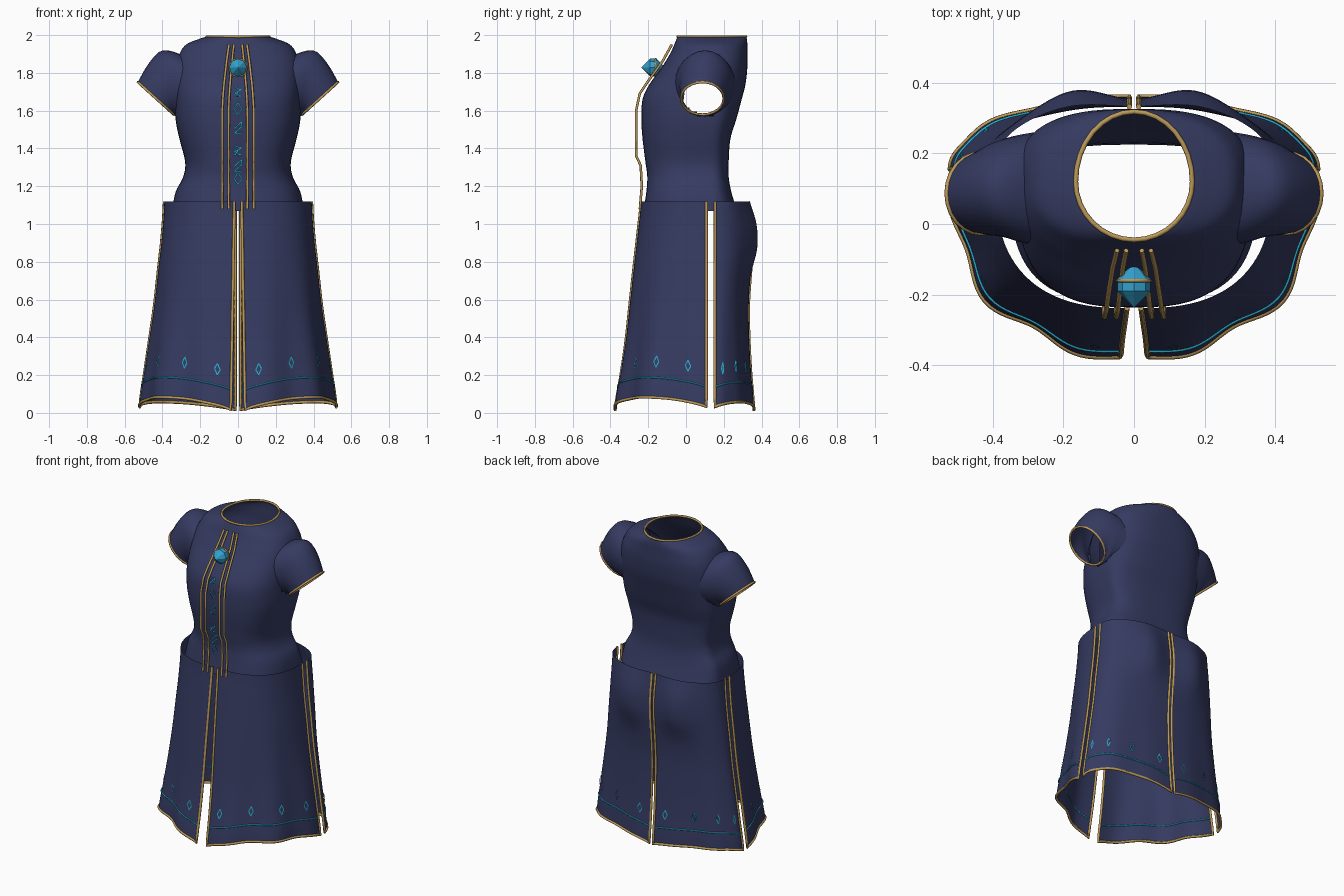
import bpy, bmesh, math
from mathutils import Vector

if "Cube" in bpy.data.objects:
    bpy.data.objects.remove(bpy.data.objects["Cube"])


def material(name, rgb):
    m = bpy.data.materials.new(name)
    m.diffuse_color = (*rgb, 1)
    m.use_nodes = True
    m.node_tree.nodes["Principled BSDF"].inputs["Base Color"].default_value = m.diffuse_color
    return m


NAVY = material("navy cloth", (0.036, 0.044, 0.122))
GOLD = material("gold trim", (0.50, 0.32, 0.10))
CYAN = material("cyan thread", (0.02, 0.42, 0.60))
BLUE = material("blue gem", (0.035, 0.36, 0.62))


def table(rows, t):
    """Smooth interpolation through table rows, t from 0 to 1."""
    n = len(rows) - 1
    i = min(int(t * n), n - 1)
    f = t * n - i
    a, b, c, d = (rows[min(max(k, 0), n)] for k in (i - 1, i, i + 1, i + 2))
    return [q + 0.5 * f * (r - p + f * (2 * p - 5 * q + 4 * r - s + f * (3 * (q - r) + s - p)))
            for p, q, r, s in zip(a, b, c, d)]


def spow(v, p):
    return math.copysign(abs(v) ** p, v)


def finish(name, bm, mat, smooth):
    me = bpy.data.meshes.new(name)
    bm.to_mesh(me)
    bm.free()
    me.materials.append(mat)
    me.polygons.foreach_set("use_smooth", [smooth] * len(me.polygons))
    ob = bpy.data.objects.new(name, me)
    bpy.context.collection.objects.link(ob)


def sheet(name, fn, nu, nv, closed, centre, mat, drop=None, smooth=True):
    """Grid surface from fn(u, v); faces for which drop(centre) holds are cut away."""
    bm = bmesh.new()
    cols = nu if closed else nu + 1
    g = [[bm.verts.new(fn(i / nu, j / nv)) for i in range(cols)] for j in range(nv + 1)]
    for j in range(nv):
        for i in range(nu):
            k = (i + 1) % cols
            bm.faces.new((g[j][i], g[j][k], g[j + 1][k], g[j + 1][i]))
    bm.normal_update()
    c = Vector(centre)
    if sum(f.normal.dot(f.calc_center_median() - c) for f in bm.faces) < 0:
        bmesh.ops.reverse_faces(bm, faces=bm.faces[:])
    if drop:
        cut = [f for f in bm.faces if drop(f.calc_center_median())]
        bmesh.ops.delete(bm, geom=cut, context='FACES')
    bmesh.ops.remove_doubles(bm, verts=bm.verts[:], dist=1e-5)
    finish(name, bm, mat, smooth)


def ribbons(name, paths, width, mat):
    """Flat stitched lines lying on the cloth along (points, closed) paths."""
    bm = bmesh.new()
    for pts, closed in paths:
        pts = [Vector(p) for p in pts]
        for a, b in zip(pts, pts[1:] + (pts[:1] if closed else pts[-1:])):
            if (b - a).length < 1e-6:
                continue
            n = Vector((a.x, a.y - .12, 0)).normalized()
            w = (b - a).cross(n).normalized() * width / 2
            f = bm.faces.new([bm.verts.new(q) for q in (a - w, a + w, b + w, b - w)])
            f.normal_update()
            if f.normal.dot(n) < 0:
                f.normal_flip()
    finish(name, bm, mat, False)


def cords(name, paths, radius, mat):
    """Thin cords along (points, closed) paths, turned into one mesh."""
    cu = bpy.data.curves.new(name, 'CURVE')
    cu.dimensions = '3D'
    cu.bevel_depth = radius
    cu.bevel_resolution = 1
    cu.use_fill_caps = True
    for pts, closed in paths:
        s = cu.splines.new('POLY')
        s.points.add(len(pts) - 1)
        for p, q in zip(s.points, pts):
            p.co = (*q, 1)
        s.use_cyclic_u = closed
    cu.materials.append(mat)
    ob = bpy.data.objects.new(name, cu)
    bpy.context.collection.objects.link(ob)
    bpy.ops.object.select_all(action='DESELECT')
    bpy.context.view_layer.objects.active = ob
    ob.select_set(True)
    bpy.ops.object.convert(target='MESH')


# ---- bodice: z, half width, front y, back y
BODY = [(1.992, .165, -.045, .318), (1.98, .205, -.05, .322), (1.95, .275, -.062, .325),
        (1.90, .31, -.085, .325), (1.83, .33, -.128, .325), (1.74, .335, -.193, .315),
        (1.66, .335, -.23, .295), (1.55, .33, -.236, .265), (1.45, .31, -.23, .235),
        (1.33, .28, -.215, .226), (1.25, .29, -.205, .226), (1.17, .33, -.21, .24),
        (1.07, .35, -.225, .27)]


def body(u, v):
    z, hw, yf, yb = table(BODY, v)
    a = u * math.tau
    p = 1 - .24 * min(1, v * 3.5) - .08 * v
    s = spow(math.sin(a), p)
    cy = .12
    return (hw * spow(math.cos(a), p), cy + s * ((yb - cy) if s > 0 else (cy - yf)), z)


def arm_hole(c):
    return abs(c.x) > .15 and ((c.y - .1) / .125) ** 2 + ((c.z - 1.725) / .155) ** 2 < 1


sheet("bodice", body, 72, 60, True, (0, .1, 1.5), NAVY, arm_hole)
cords("neck_trim", [([body(i / 32, 0) for i in range(32)], True)], .007, GOLD)

# ---- sleeves: centre x, z, tilt half vector x, z, half depth, centre y, wrap
SLEEVE = [(.285, 1.725, .0, .165, .17, .10, .08), (.345, 1.745, .015, .172, .156, .10, .04),
          (.377, 1.74, .042, .170, .14, .102, .012), (.41, 1.71, .07, .13, .127, .095, .003),
          (.435, 1.665, .095, .086, .113, .087, 0)]


def sleeve(sx):
    def fn(u, v):
        cx, cz, hx, hz, ry, cy, k = table(SLEEVE, v)
        a = u * math.tau
        c, s = math.cos(a), math.sin(a)
        return (sx * (cx + hx * s - k * c * c), cy + ry * c, cz + hz * s)
    return fn


for sx, side in ((-1, "left"), (1, "right")):
    fn = sleeve(sx)
    sheet("sleeve_" + side, fn, 24, 12, True, (sx * .36, .09, 1.73), NAVY)
    cords("cuff_trim_" + side, [([fn(i / 24, 1) for i in range(24)], True)], .007, GOLD)

# ---- skirt panels, bottom to top: half width, front y, back y
SKIRT = [(.52, -.375, .36), (.495, -.345, .345), (.468, -.318, .335), (.442, -.298, .332),
         (.422, -.278, .342), (.402, -.257, .345), (.39, -.238, .33)]


def panel(sx, front):
    def hem(u):
        return .015 + (.06 if front else .035) * abs(math.sin(math.pi * u)) ** .7 + .015 * u

    def fn(u, v):
        hw, yf, yb = table(SKIRT, v)
        z0 = hem(u)
        z = z0 + v * (1.12 - z0)
        a = u * math.pi / 2
        p = 1 - .2 * v
        s, c = max(0, math.sin(a)) ** p, max(0, math.cos(a)) ** p
        gap = .02 + .018 * (1 - v) if front else .013
        fold = (.02 if front else .006) * (1 - v) ** 2 * math.sin(math.pi * u)
        fold *= math.cos(math.radians(9 * (u * 90 - 50)))
        x = gap + (hw - gap) * s + fold * math.sin(a)
        if front:
            y = .108 - (.108 - yf) * c - fold * math.cos(a)
        else:
            y = .153 + (yb - .153) * c + fold * math.cos(a)
            # rounded seat
            y += .042 * math.exp(-((x - .17) / .12) ** 2 - abs((z - .94) / .17) ** 3)
        return (sx * x, y, z)
    return fn, hem


trim, stripe, gems = [], [], []
for sx, side in ((-1, "left"), (1, "right")):
    for front, face in ((True, "front"), (False, "back")):
        fn, hem = panel(sx, front)
        sheet(f"skirt_{face}_{side}", fn, 40, 30, False, (0, .12, .6), NAVY)
        edge = [fn(0, 1 - j / 24) for j in range(25)]
        edge += [fn(i / 40, 0) for i in range(1, 41)]
        edge += [fn(1, j / 24) for j in range(1, 25)]
        trim.append((edge, False))

        def at(u, h, lift):
            """Point at height h over the hem, lifted off the cloth."""
            q = Vector(fn(u, h / (1.12 - hem(u))))
            return q + Vector((q.x, q.y - .12, 0)).normalized() * lift

        stripe.append(([at(.01 + .98 * i / 40, .105, .001) for i in range(41)], False))
        for u in (.095, .36, .62, .87):
            gems.append(([at(u + a, .19 + b, .005) for a, b in
                          ((0, -.03), (.02, 0), (0, .03), (-.02, 0))], True))
cords("skirt_trim", trim, .008, GOLD)
cords("hem_stripe", stripe, .0045, CYAN)
ribbons("hem_diamonds", gems, .006, CYAN)

# ---- chest bands: z, y, spread
BAND = [(1.95, -.075, 0), (1.86, -.125, .35), (1.75, -.205, .7), (1.69, -.245, .85),
        (1.6, -.264, 1), (1.36, -.264, 1), (1.31, -.24, 1), (1.2, -.234, 1), (1.08, -.244, 1)]
cords("chest_bands", [([(sx * (a + (b - a) * t), y, z) for z, y, t in BAND], False)
                      for sx in (-1, 1) for a, b in ((.022, .05), (.048, .084))], .007, GOLD)

# ---- stitched signs down the chest
signs = []
for z, kind in ((1.70, 0), (1.61, 1), (1.51, 2), (1.39, 0), (1.31, 2), (1.24, 1)):
    shape = (((-1, 1), (1, .4), (-1, -.2), (1, -1), (-1, -1), (1, .9)),
             ((0, 1.3), (1, 0), (0, -1.3), (-1, 0)),
             ((-1, -.2), (1, 1.3), (1, .2), (-1, -1.2), (1, -1.2)))[kind]
    y = -.262 if z > 1.35 else -.243
    signs.append(([(.02 * a, y, z + .025 * b) for a, b in shape], kind == 1))
ribbons("chest_signs", signs, .007, CYAN)

# ---- brooch: faceted gem with a gold ring
GEM = [(0, -.237), (.047, -.19), (.047, -.155), (0, -.11)]


def gem(u, v):
    r, y = GEM[round(v * 3)]
    return (r * math.cos(u * math.tau), y, 1.828 + r * math.sin(u * math.tau))


sheet("brooch_gem", gem, 8, 3, True, (0, -.17, 1.828), BLUE, smooth=False)
cords("brooch_ring", [([(.047 * math.cos(i * math.tau / 16), -.16,
                         1.828 + .047 * math.sin(i * math.tau / 16)) for i in range(16)], True)],
      .005, GOLD)
